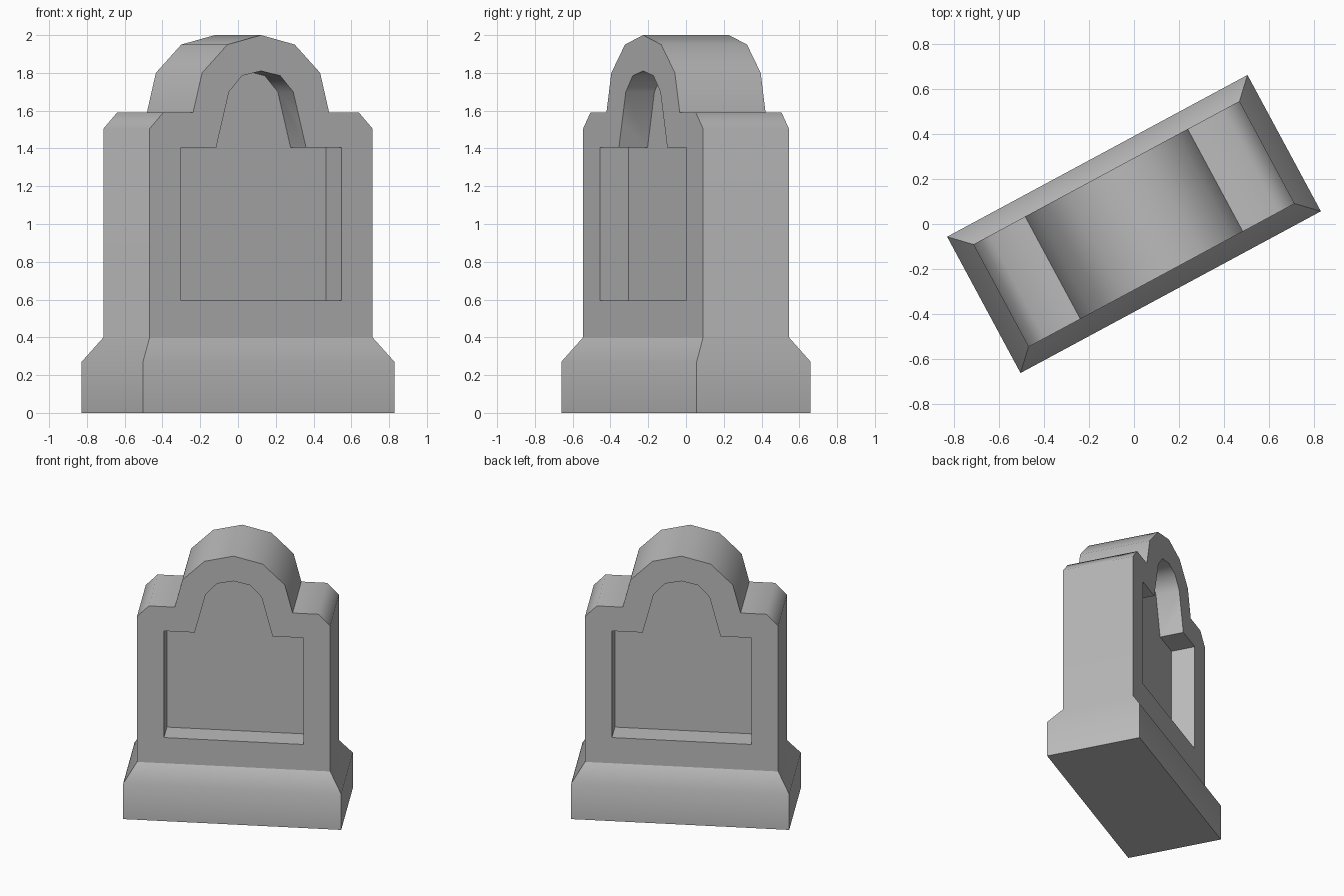
import bpy, bmesh, math
from mathutils import Vector

cube = bpy.data.objects.get("Cube")
if cube:
    bpy.data.objects.remove(cube, do_unlink=True)

HALF_DEPTH = 0.258
RECESS = 0.172
SLOPE_TOP = 0.4

stone = bpy.data.materials.new("stone grey")
stone.use_nodes = True
colour = (0.5, 0.5, 0.5, 1)
stone.diffuse_color = colour
stone.node_tree.nodes["Principled BSDF"].inputs["Base Color"].default_value = colour


def slab(name, half_outline, y0, y1, plinth=()):
    """Mirror a right-hand outline (bottom to peak) and extrude it along y.
    Each plinth step (half width, half depth, z) pulls the bottom face downward."""
    outline = half_outline + [(-x, z) for x, z in reversed(half_outline) if x > 0]
    bm = bmesh.new()
    face = bm.faces.new([bm.verts.new((x, y0, z)) for x, z in outline])
    ext = bmesh.ops.extrude_face_region(bm, geom=[face])
    moved = [v for v in ext["geom"] if isinstance(v, bmesh.types.BMVert)]
    bmesh.ops.translate(bm, verts=moved, vec=(0, y1 - y0, 0))
    bm.normal_update()
    bottom = min(bm.faces, key=lambda f: f.calc_center_median().z)
    for half_w, half_d, z in plinth:
        bottom = bmesh.ops.extrude_discrete_faces(bm, faces=[bottom])["faces"][0]
        for v in bottom.verts:
            v.co = Vector((math.copysign(half_w, v.co.x), math.copysign(half_d, v.co.y), z))
    bmesh.ops.recalc_face_normals(bm, faces=bm.faces)
    mesh = bpy.data.meshes.new(name)
    bm.to_mesh(mesh)
    bm.free()
    mesh.materials.append(stone)
    obj = bpy.data.objects.new(name, mesh)
    bpy.context.collection.objects.link(obj)
    return obj


# Headstone with stepped shoulders, arched crown and flared plinth
headstone = slab(
    "headstone",
    [(0.67, SLOPE_TOP), (0.67, 1.505), (0.588, 1.59), (0.409, 1.59),
     (0.355, 1.80), (0.202, 1.95), (0, 2)],
    -HALF_DEPTH, HALF_DEPTH,
    plinth=[(0.756, 0.343, 0.27), (0.756, 0.343, 0)])

# Arched panel sunk into the front and the back
panel = [(0.483, 0.595), (0.483, 1.405), (0.27, 1.405),
         (0.193, 1.70), (0.115, 1.785), (0, 1.81)]
bpy.context.view_layer.objects.active = headstone
for side in (-1, 1):
    cutter = slab("panel_cutter", panel, side * (HALF_DEPTH - RECESS), side * 0.5)
    cutter.hide_render = True
    mod = headstone.modifiers.new("panel", "BOOLEAN")
    mod.operation = "DIFFERENCE"
    mod.solver = "EXACT"
    mod.object = cutter
    bpy.ops.object.modifier_apply(modifier=mod.name)
    bpy.data.objects.remove(cutter, do_unlink=True)

# Soft shading over the rounded sides, crisp where the flat faces meet the plinth
bpy.ops.object.select_all(action="DESELECT")
headstone.select_set(True)
bpy.ops.object.shade_smooth_by_angle(angle=math.radians(50))
verts = headstone.data.vertices
for edge in headstone.data.edges:
    a, b = (verts[i].co for i in edge.vertices)
    if abs(a.z - SLOPE_TOP) < 0.001 and abs(b.z - SLOPE_TOP) < 0.001 and abs(a.y - b.y) < 0.001:
        edge.use_edge_sharp = True

# The stone stands turned on its spot
headstone.rotation_euler.z = math.radians(28.3)
